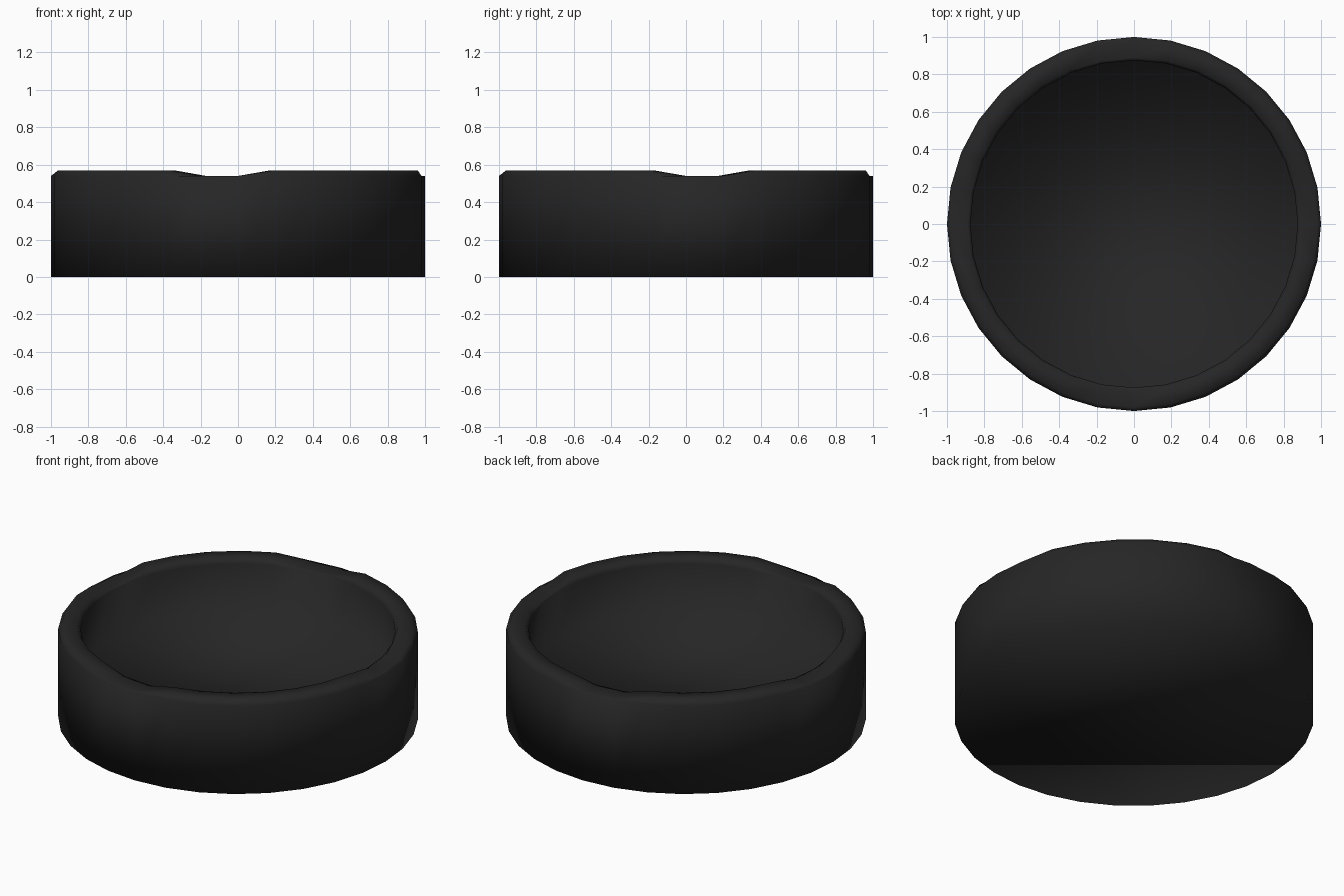
import bpy, math

if "Cube" in bpy.data.objects:
    bpy.data.objects.remove(bpy.data.objects["Cube"])

SIDES = 32
# Rim columns lowered to form the four rests (left/right and front/back pairs)
NOTCHES = {0, 1, 8, 9, 15, 16, 23, 24}
# Profile (radius, height) from the outer base, over the rim, to the inner floor
PROFILE = [(1.0, 0.0), (1.0, 0.54), (0.98, 0.57), (0.89, 0.57), (0.875, 0.54), (0.875, 0.25)]
REST_Z = 0.54

charcoal = bpy.data.materials.new("charcoal")
charcoal.diffuse_color = (0.019, 0.019, 0.019, 1)
charcoal.use_nodes = True
charcoal.node_tree.nodes["Principled BSDF"].inputs["Base Color"].default_value = charcoal.diffuse_color

# Lathe the profile, dropping the rim at the rests
verts, faces = [], []
for r, z in PROFILE:
    for k in range(SIDES):
        a = 2 * math.pi * k / SIDES
        h = min(z, REST_Z) if k in NOTCHES else z
        verts.append((r * math.cos(a), r * math.sin(a), h))
for j in range(len(PROFILE) - 1):
    for k in range(SIDES):
        n = (k + 1) % SIDES
        faces.append((j * SIDES + k, j * SIDES + n, (j + 1) * SIDES + n, (j + 1) * SIDES + k))

# Underside and dish floor
last = (len(PROFILE) - 1) * SIDES
faces.append(tuple(reversed(range(SIDES))))
faces.append(tuple(range(last, last + SIDES)))

mesh = bpy.data.meshes.new("round_tray")
mesh.from_pydata(verts, [], faces)
mesh.materials.append(charcoal)
for p in mesh.polygons:
    p.use_smooth = True
mesh.update()
tray = bpy.data.objects.new("round_tray", mesh)
bpy.context.collection.objects.link(tray)
